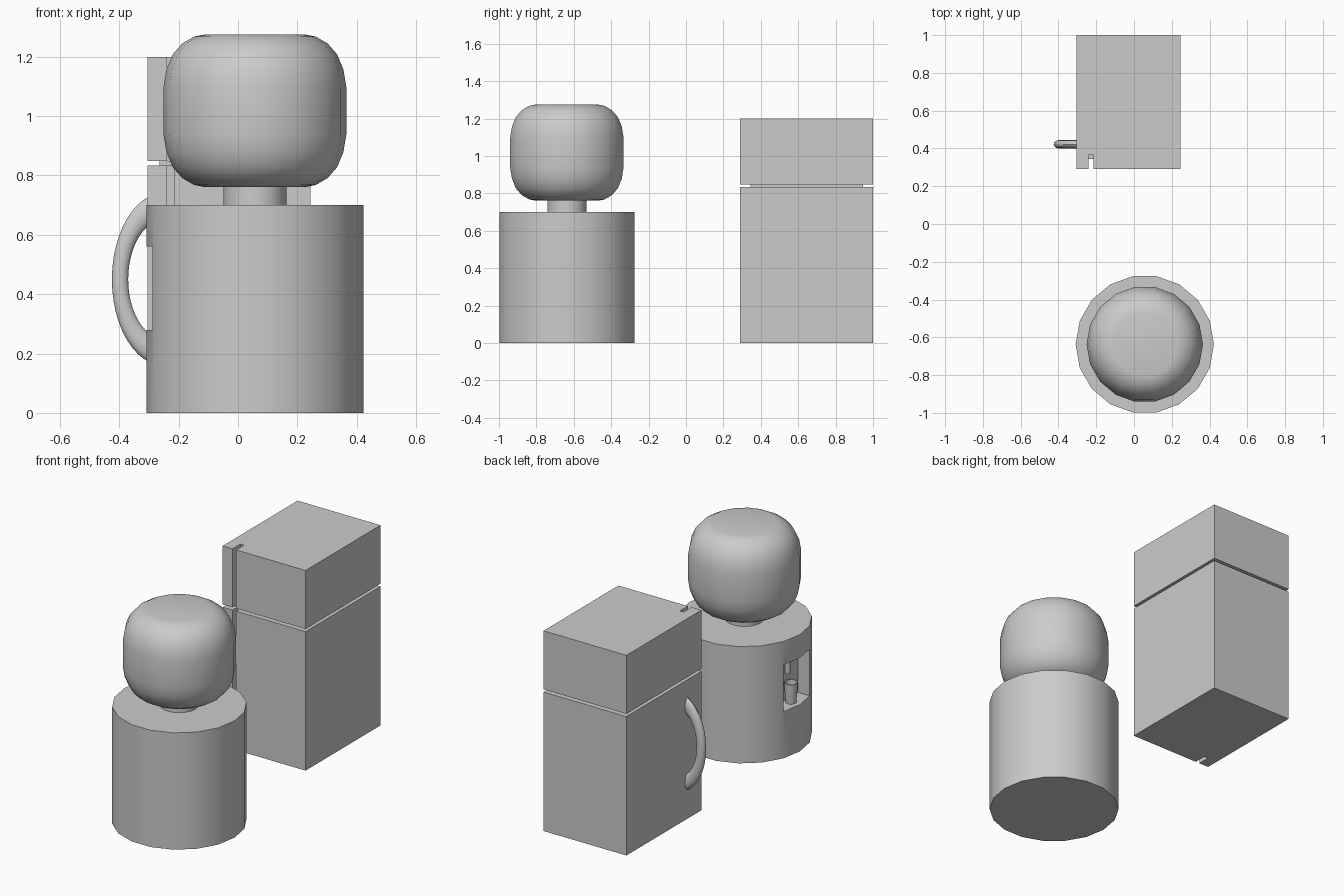
import bpy, bmesh, math
from mathutils import Matrix

if "Cube" in bpy.data.objects:
    bpy.data.objects.remove(bpy.data.objects["Cube"])

CX, CY = 0.057, -0.637      # water cooler axis
SIDES = 18


def finish(name, bm, smooth=False):
    bmesh.ops.recalc_face_normals(bm, faces=bm.faces)
    mesh = bpy.data.meshes.new(name)
    bm.to_mesh(mesh)
    bm.free()
    ob = bpy.data.objects.new(name, mesh)
    bpy.context.collection.objects.link(ob)
    if smooth:
        bpy.ops.object.select_all(action='DESELECT')
        ob.select_set(True)
        bpy.context.view_layer.objects.active = ob
        bpy.ops.object.shade_smooth_by_angle(angle=math.radians(32))
    return ob


def prism(name, plan, z0, z1):
    """Extrude a plan outline from z0 to z1."""
    bm = bmesh.new()
    face = bm.faces.new([bm.verts.new((x, y, z0)) for x, y in plan])
    top = bmesh.ops.extrude_face_region(bm, geom=[face], use_keep_orig=True)
    verts = [v for v in top['geom'] if isinstance(v, bmesh.types.BMVert)]
    bmesh.ops.translate(bm, verts=verts, vec=(0, 0, z1 - z0))
    return finish(name, bm)


def box(name, x0, x1, y0, y1, z0, z1):
    return prism(name, [(x0, y0), (x1, y0), (x1, y1), (x0, y1)], z0, z1)


def lathe(name, profile, x, y, sides=SIDES):
    """Revolve (radius, z) points; both ends are capped."""
    bm = bmesh.new()
    rings = [[bm.verts.new((x + r * math.cos(math.tau * i / sides),
                            y + r * math.sin(math.tau * i / sides), z))
              for i in range(sides)] for r, z in profile]
    for a, b in zip(rings, rings[1:]):
        for i in range(sides):
            j = (i + 1) % sides
            bm.faces.new((a[i], a[j], b[j], b[i]))
    bm.faces.new(rings[0])
    bm.faces.new(rings[-1])
    return finish(name, bm, True)


# Fridge: two compartments with a door slot, joined by a recessed core
plan = [(-0.305, 0.29), (-0.24, 0.29), (-0.24, 0.365), (-0.215, 0.365),
        (-0.215, 0.29), (0.245, 0.29), (0.245, 1.0), (-0.305, 1.0)]
prism("fridge_lower", plan, 0, 0.833)
prism("fridge_freezer", plan, 0.849, 1.2)
box("fridge_core", -0.265, 0.205, 0.345, 0.945, 0.833, 0.849)

# Fridge handle: stretched ring, only the part outside the door
bm = bmesh.new()
SEG, RING, MINOR = 48, 16, 0.186
rings = []
for i in range(SEG):
    a = math.tau * i / SEG
    ring = []
    for k in range(RING):
        b = math.tau * k / RING
        r = 1 + MINOR * math.cos(b)
        ring.append(bm.verts.new((-0.25 + 0.1475 * r * math.cos(a),
                                  0.422 + 0.022 * math.sin(b),
                                  0.45 + 0.245 * r * math.sin(a))))
    rings.append(ring)
for i in range(SEG):
    p, q = rings[i], rings[(i + 1) % SEG]
    for k in range(RING):
        m = (k + 1) % RING
        bm.faces.new((p[k], q[k], q[m], p[m]))
bmesh.ops.bisect_plane(bm, geom=bm.verts[:] + bm.edges[:] + bm.faces[:],
                       plane_co=(-0.3, 0, 0), plane_no=(1, 0, 0), clear_outer=True)
bmesh.ops.holes_fill(bm, edges=[e for e in bm.edges if e.is_boundary])
finish("fridge_handle", bm, True)

# Cooler body with a dispensing niche cut into the -x side
body = lathe("cooler_body", [(0.366, 0), (0.366, 0.7)], CX, CY)
cutter = box("niche_cutter", -0.5, -0.21, CY - 0.123, CY + 0.123, 0.28, 0.56)
cutter.hide_render = True
mod = body.modifiers.new("niche", 'BOOLEAN')
mod.operation = 'DIFFERENCE'
mod.solver = 'EXACT'
mod.object = cutter
bpy.ops.object.select_all(action='DESELECT')
body.select_set(True)
bpy.context.view_layer.objects.active = body
bpy.ops.object.modifier_apply(modifier=mod.name)
bpy.data.objects.remove(cutter)
bpy.ops.object.shade_smooth_by_angle(angle=math.radians(32))

# Bottle neck and rounded bottle
lathe("bottle_neck", [(0.106, 0.69), (0.106, 0.775)], CX, CY)
corner = [(0.17, 0.257), (0.205, 0.25), (0.245, 0.227), (0.277, 0.19),
          (0.298, 0.14), (0.308, 0.08)]
MID = 1.018
lathe("water_bottle", [(r, MID - h) for r, h in corner] +
      [(r, MID + h) for r, h in reversed(corner)], CX, CY)

# Open cup and spigot in the niche
lathe("cup", [(0.03, 0.28), (0.038, 0.40), (0.033, 0.40), (0.026, 0.29)],
      -0.25, CY, 16)
lathe("spigot", [(0.015, 0.45), (0.015, 0.56)], -0.228, CY, 12)
